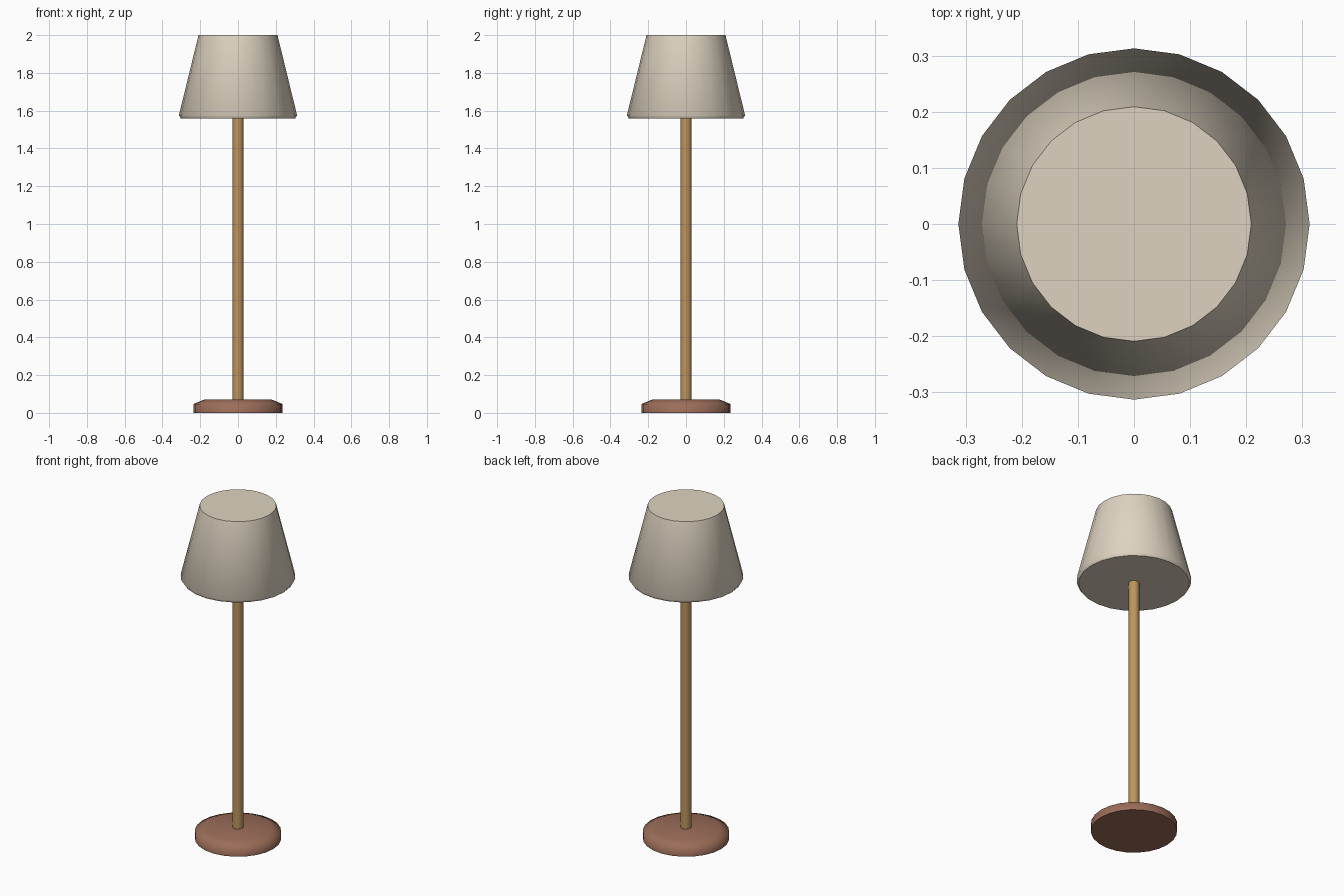
import bpy
import bmesh
from math import cos, sin, tau

if "Cube" in bpy.data.objects:
    bpy.data.objects.remove(bpy.data.objects["Cube"], do_unlink=True)


def material(name, colour):
    mat = bpy.data.materials.new(name)
    mat.use_nodes = True
    mat.diffuse_color = (*colour, 1)
    mat.node_tree.nodes["Principled BSDF"].inputs["Base Color"].default_value = (*colour, 1)
    return mat


def turned_part(name, profile, mat, sides=24, flat_bottom=True, flat_top=True):
    """Turn a closed solid from (radius, height) points, bottom to top."""
    bm = bmesh.new()
    rings = [[bm.verts.new((r * cos(tau * i / sides), r * sin(tau * i / sides), z))
              for i in range(sides)] for r, z in profile]
    for low, high in zip(rings, rings[1:]):
        for i in range(sides):
            j = (i + 1) % sides
            bm.faces.new((low[i], low[j], high[j], high[i])).smooth = True
    bm.faces.new(rings[0][::-1]).smooth = not flat_bottom
    bm.faces.new(rings[-1]).smooth = not flat_top
    mesh = bpy.data.meshes.new(name)
    bm.to_mesh(mesh)
    bm.free()
    mesh.materials.append(mat)
    obj = bpy.data.objects.new(name, mesh)
    bpy.context.collection.objects.link(obj)
    return obj


fabric = material("cream fabric", (0.73, 0.65, 0.53))
brass = material("warm brass", (0.51, 0.30, 0.11))
wood = material("reddish wood", (0.33, 0.153, 0.10))

# Round foot with a chamfered upper rim
turned_part("base", [(0.235, 0), (0.235, 0.047), (0.18, 0.07)], wood, flat_top=False)

# Slim pole
turned_part("stem", [(0.029, 0.06), (0.029, 1.57)], brass)

# Closed tapered shade with a small chamfer around the lower rim
turned_part("shade", [(0.302, 1.558), (0.313, 1.575), (0.209, 2.0)], fabric)
